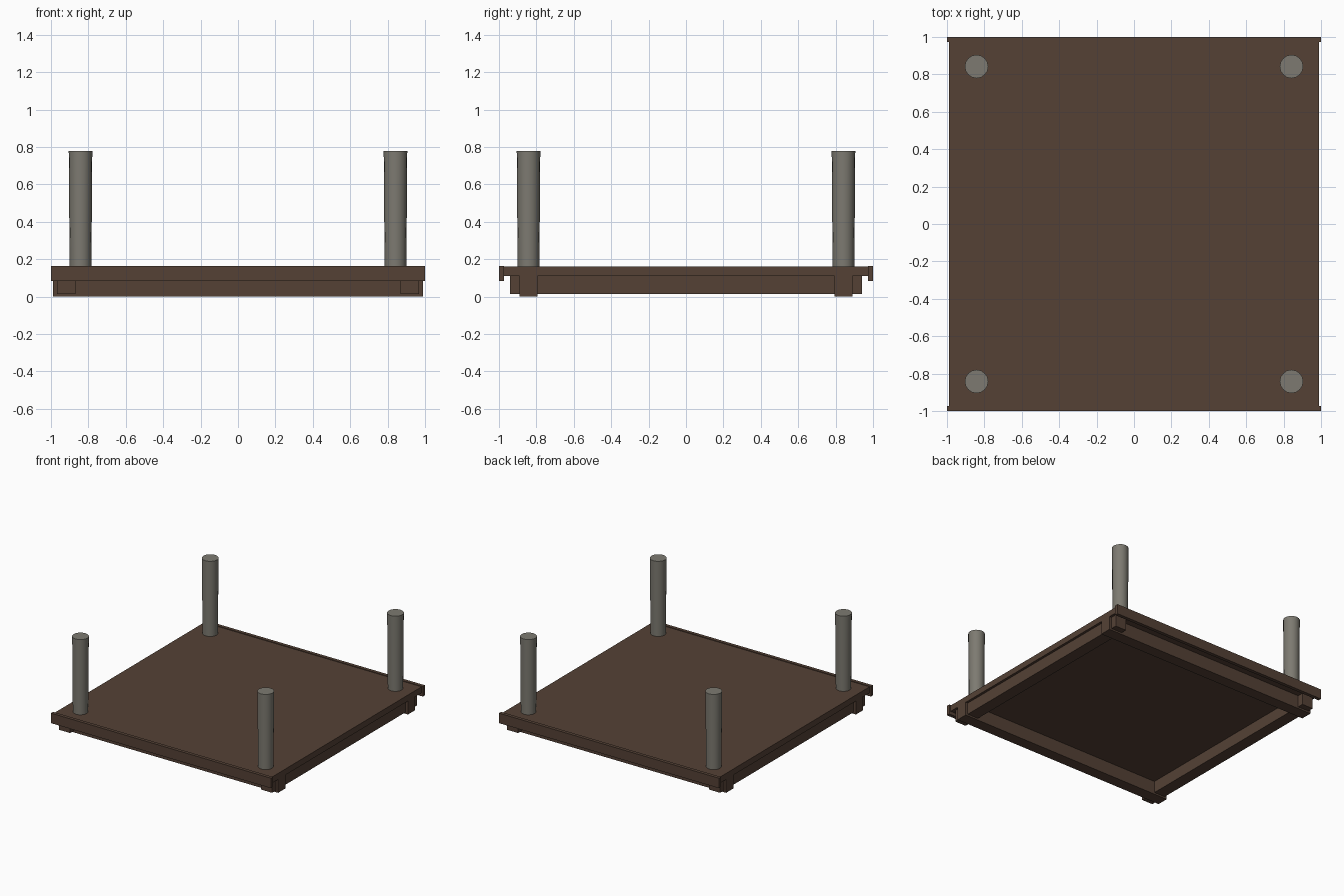
import bpy, math

if "Cube" in bpy.data.objects:
    bpy.data.objects.remove(bpy.data.objects["Cube"])


def material(name, rgb):
    m = bpy.data.materials.new(name)
    m.diffuse_color = (*rgb, 1)
    m.use_nodes = True
    m.node_tree.nodes["Principled BSDF"].inputs["Base Color"].default_value = m.diffuse_color
    return m


WOOD = material("dark brown wood", (0.089, 0.053, 0.036))
STONE = material("warm grey", (0.205, 0.195, 0.165))


def box(name, x, y, z):
    """Box from (min, max) ranges on each axis."""
    bpy.ops.mesh.primitive_cube_add(size=1, location=[(a + b) / 2 for a, b in (x, y, z)])
    ob = bpy.context.object
    ob.name = name
    ob.scale = [b - a for a, b in (x, y, z)]
    bpy.ops.object.transform_apply(location=False, rotation=False, scale=True)
    ob.data.materials.append(WOOD)
    return ob


def span(s, a, b):
    """Range mirrored to side s."""
    return tuple(sorted((s * a, s * b)))


# deck board
box("deck", (-0.988, 0.988), (-0.972, 0.972), (0.11, 0.16))

for s, fb, lr in ((-1, "front", "left"), (1, "back", "right")):
    # edge rail along the front and back of the deck
    box(fb + "_rail", (-1, 1), span(s, 0.972, 1.0), (0.083, 0.165))
    # crossed floor beams with protruding ends
    box(fb + "_beam", (-0.988, 0.988), span(s, 0.795, 0.89), (0, 0.11))
    box(lr + "_beam", span(s, 0.868, 0.968), (-0.94, 0.94), (0.014, 0.11))

# corner posts, slightly wider at the top
for sx, lr in ((-1, "left"), (1, "right")):
    for sy, fb in ((-1, "front"), (1, "back")):
        bpy.ops.mesh.primitive_cone_add(vertices=16, radius1=0.058, radius2=0.063, depth=0.65,
                                        location=(sx * 0.842, sy * 0.842, 0.455))
        post = bpy.context.object
        post.name = f"{fb}_{lr}_post"
        post.data.materials.append(STONE)
        bpy.ops.object.shade_smooth_by_angle(angle=math.radians(40))
